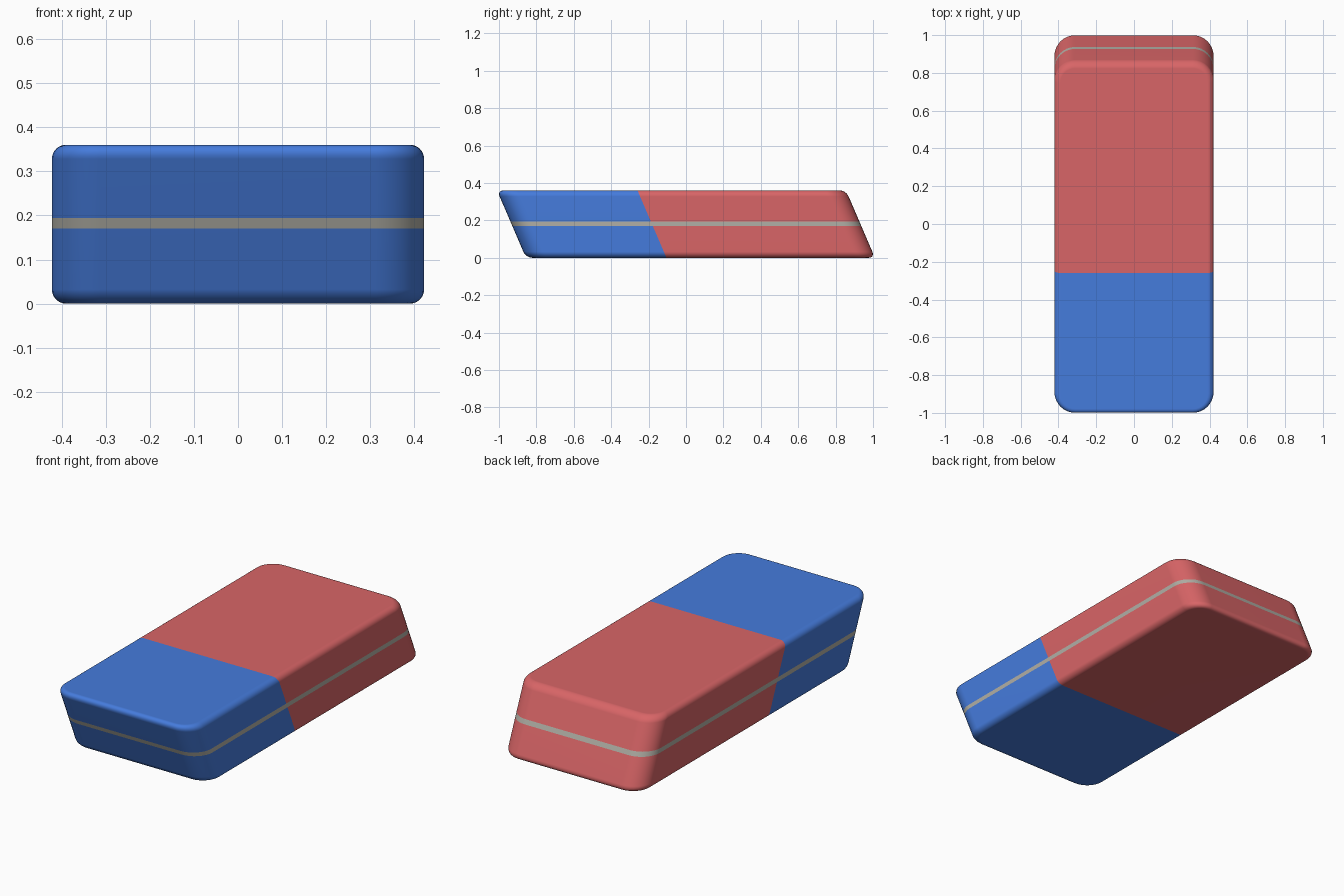
import bpy, bmesh, math
from mathutils import Matrix, Vector

if "Cube" in bpy.data.objects:
    bpy.data.objects.remove(bpy.data.objects["Cube"])

W, L, H = 0.422, 0.933, 0.36      # half width, half length, height
CORNER, EDGE = 0.11, 0.032        # plan corner radius, edge rounding
SLANT = 0.43                      # lean of the ends
SPLIT = -0.182                    # colour change at mid height
BAND = (0.17, 0.194)              # stripe heights


def material(name, rgb):
    m = bpy.data.materials.new(name)
    m.diffuse_color = (*rgb, 1)
    m.use_nodes = True
    m.node_tree.nodes["Principled BSDF"].inputs["Base Color"].default_value = m.diffuse_color
    return m


def ring(bm, z, inset, seg=8):
    r = CORNER - inset
    verts = []
    for k, (sx, sy) in enumerate([(1, 1), (-1, 1), (-1, -1), (1, -1)]):
        for i in range(seg + 1):
            a = math.pi / 2 * (k + i / seg)
            verts.append(bm.verts.new((sx * (W - CORNER) + r * math.cos(a),
                                       sy * (L - CORNER) + r * math.sin(a), z)))
    return verts


# Rounded side profile: (height, inset)
N = 6
low = []
for i in range(N + 1):
    a = math.pi / 2 * i / N
    low.append((EDGE * (1 - math.cos(a)), EDGE * (1 - math.sin(a))))
profile = low + [(z, 0) for z in BAND] + [(H - z, d) for z, d in reversed(low)]

# Body skin from stacked rings
bm = bmesh.new()
rings = [ring(bm, z, d) for z, d in profile]
for a, b in zip(rings, rings[1:]):
    n = len(a)
    for i in range(n):
        j = (i + 1) % n
        bm.faces.new((a[i], a[j], b[j], b[i]))
bm.faces.new(list(reversed(rings[0])))
bm.faces.new(rings[-1])

# Cut at the colour change and colour by position
bmesh.ops.bisect_plane(bm, geom=bm.verts[:] + bm.edges[:] + bm.faces[:],
                       plane_co=(0, SPLIT, 0), plane_no=(0, 1, 0))
for f in bm.faces:
    c = f.calc_center_median()
    if BAND[0] < c.z < BAND[1] and abs(f.normal.z) < 0.5:
        f.material_index = 2
    else:
        f.material_index = 0 if c.y > SPLIT else 1

# Lean the block
shear = Matrix.Identity(4)
shear[1][2] = -SLANT
shear[1][3] = SLANT * H / 2
bm.transform(shear)
bmesh.ops.recalc_face_normals(bm, faces=bm.faces[:])

me = bpy.data.meshes.new("eraser_block")
bm.to_mesh(me)
bm.free()
for m in (material("red rubber", (0.69, 0.13, 0.135)),
          material("blue rubber", (0.06, 0.2, 0.72)),
          material("grey stripe", (0.44, 0.43, 0.38))):
    me.materials.append(m)
ob = bpy.data.objects.new("eraser_block", me)
bpy.context.collection.objects.link(ob)
bpy.context.view_layer.objects.active = ob
ob.select_set(True)
bpy.ops.object.shade_smooth_by_angle(angle=math.radians(40))
wn = ob.modifiers.new("even shading", "WEIGHTED_NORMAL")
wn.keep_sharp = True
